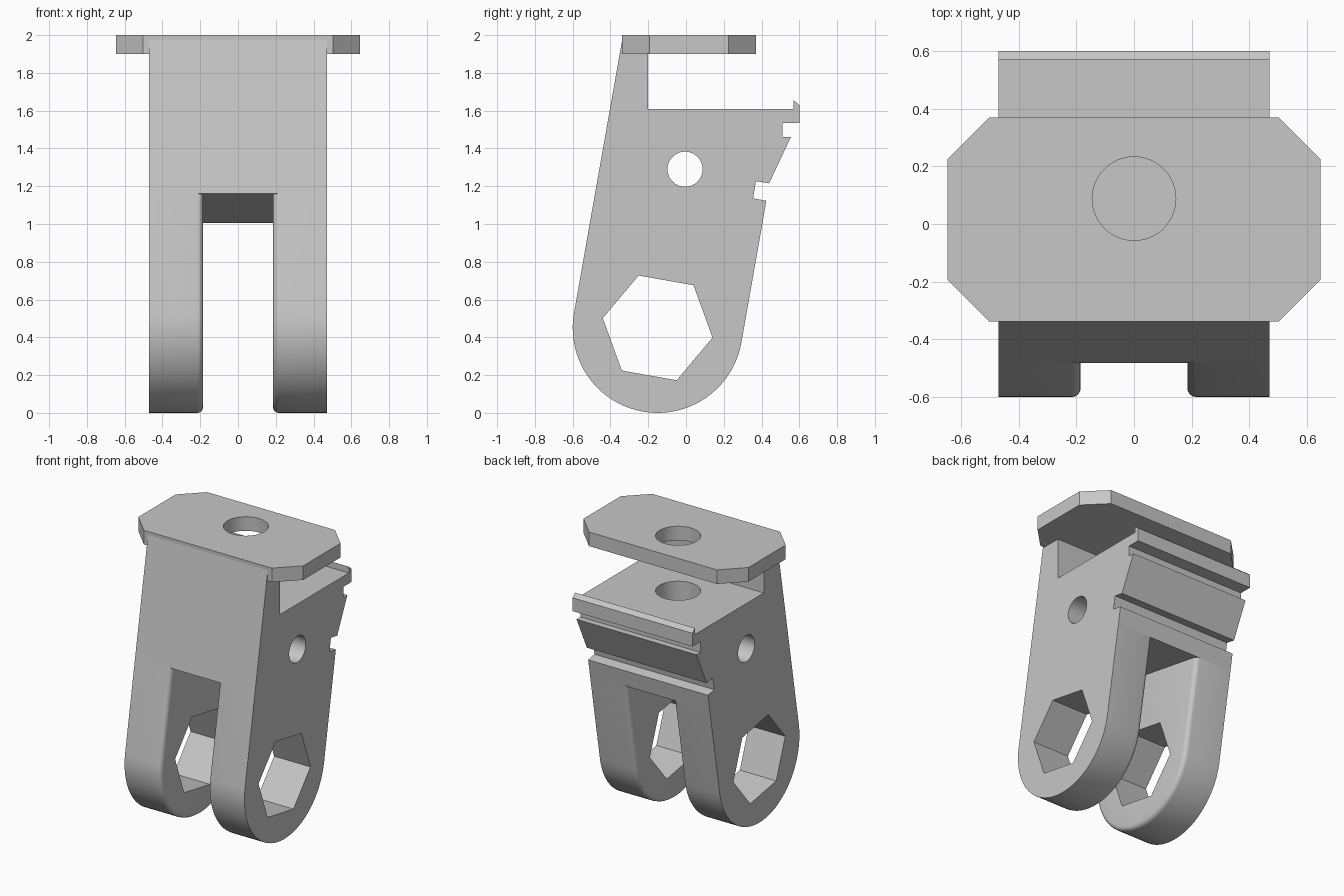
import bpy, bmesh
from math import sin, cos, tan, pi, radians
from mathutils import Vector

cube = bpy.data.objects.get("Cube")
if cube:
    bpy.data.objects.remove(cube)

GREY = (0.57, 0.57, 0.57, 1)
grey = bpy.data.materials.new("light_grey")
grey.use_nodes = True
grey.diffuse_color = GREY
grey.node_tree.nodes["Principled BSDF"].inputs["Base Color"].default_value = GREY

TILT = radians(10)
HALF, SLOT, R = 0.47, 0.185, 0.45
PIVOT = Vector((-0.15, 0.45))
ACROSS = Vector((cos(TILT), -sin(TILT)))
ALONG = Vector((sin(TILT), cos(TILT)))


def ring(centre, radius, count, phase=0.0):
    return [(centre[0] + radius * cos(phase + 2 * pi * i / count),
             centre[1] + radius * sin(phase + 2 * pi * i / count)) for i in range(count)]


def prism(name, outline, axis, low, high):
    """Closed prism along x (outline is y, z) or z (outline is x, y)."""
    bm = bmesh.new()
    place = (lambda a, b, h: (h, a, b)) if axis == "x" else (lambda a, b, h: (a, b, h))
    ends = [[bm.verts.new(place(a, b, h)) for a, b in outline] for h in (low, high)]
    for end in ends:
        bm.faces.new(end)
    for i in range(len(outline)):
        bm.faces.new((ends[0][i - 1], ends[0][i], ends[1][i], ends[1][i - 1]))
    bmesh.ops.recalc_face_normals(bm, faces=bm.faces)
    mesh = bpy.data.meshes.new(name)
    bm.to_mesh(mesh)
    bm.free()
    mesh.materials.append(grey)
    obj = bpy.data.objects.new(name, mesh)
    bpy.context.collection.objects.link(obj)
    return obj


def drill(cutter, *targets):
    """Cut the same hole through each target, then discard the cutter."""
    for target in targets:
        mod = target.modifiers.new("hole", "BOOLEAN")
        mod.object, mod.operation, mod.solver = cutter, "DIFFERENCE", "EXACT"
        bpy.context.view_layer.objects.active = target
        bpy.ops.object.modifier_apply(modifier=mod.name)
    bpy.data.objects.remove(cutter)


# Upper block: tilted front wall, shelf, and the notched ridges at the back
roof_mid = PIVOT + ALONG * 0.642
roof_front, roof_back = roof_mid - ACROSS * R, roof_mid + ACROSS * R
PLATE_FRONT = -0.338
wall_top = roof_front.y + (PLATE_FRONT - roof_front.x) / tan(TILT)
block_outline = [tuple(roof_front), (PLATE_FRONT, wall_top), (-0.2, wall_top), (-0.2, 1.61),
                 (0.57, 1.61), (0.57, 1.655), (0.6, 1.63), (0.6, 1.535),
                 (0.51, 1.535), (0.51, 1.46), (0.555, 1.46), (0.44, 1.215),
                 (0.37, 1.227), (0.355, 1.136), (0.425, 1.123), tuple(roof_back)]
block = prism("upper_block", block_outline, "x", -HALF, HALF)

# Two rounded legs with a fillet along the slot edge
arc = [tuple(PIVOT + ACROSS * R * cos(t) - ALONG * R * sin(t))
       for t in (pi * i / 40 for i in range(41))]
leg_outline = [tuple(roof_back)] + arc + [tuple(roof_front)]
legs = []
for side, name in ((-1, "right_leg"), (1, "left_leg")):
    leg = prism(name, leg_outline, "x", *sorted((side * SLOT, side * HALF)))
    bm = bmesh.new()
    bm.from_mesh(leg.data)

    def on_roof(v):
        return abs((Vector((v.co.y, v.co.z)) - roof_mid).dot(ALONG)) < 1e-4

    inner = [e for e in bm.edges
             if all(abs(abs(v.co.x) - SLOT) < 1e-4 for v in e.verts)
             and not all(on_roof(v) for v in e.verts)]
    bmesh.ops.bevel(bm, geom=inner, offset=0.03, segments=4, profile=0.5, affect="EDGES")
    bm.to_mesh(leg.data)
    bm.free()
    legs.append(leg)

# Top plate with clipped corners
BACK, SIDE, CLIP = 0.37, 0.647, 0.145
plate_outline = [(-SIDE, PLATE_FRONT + CLIP), (CLIP - SIDE, PLATE_FRONT),
                 (SIDE - CLIP, PLATE_FRONT), (SIDE, PLATE_FRONT + CLIP),
                 (SIDE, BACK - CLIP), (SIDE - CLIP, BACK),
                 (CLIP - SIDE, BACK), (-SIDE, BACK - CLIP)]
plate = prism("top_plate", plate_outline, "z", 1.9, 2.0)

# Hexagonal pivot hole, round cross hole, vertical blind hole
drill(prism("hex_cutter", ring(PIVOT, 0.295, 6, -TILT), "x", -1, 1), *legs)
drill(prism("cross_cutter", ring((-0.005, 1.29), 0.093, 40), "x", -1, 1), block)
drill(prism("bolt_cutter", ring((0, 0.088), 0.145, 48), "z", 1.15, 2.2), block, plate)

# Smooth the rounded surfaces, keep edges sharp
bpy.ops.object.select_all(action="DESELECT")
for part in (block, plate, *legs):
    part.select_set(True)
bpy.context.view_layer.objects.active = block
bpy.ops.object.shade_smooth_by_angle(angle=radians(30))
